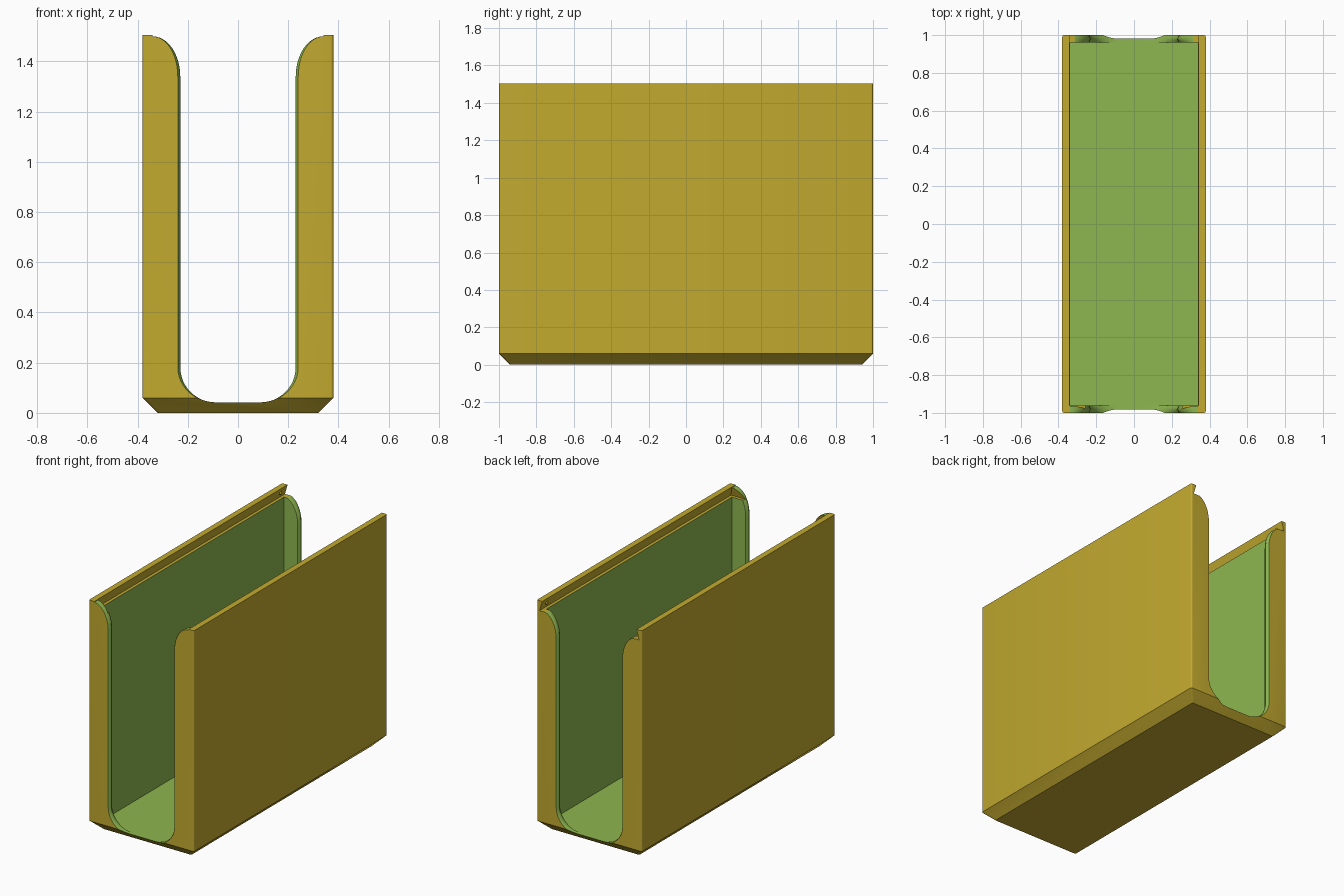
import bpy, bmesh
from math import sin, cos, pi

if "Cube" in bpy.data.objects:
    bpy.data.objects.remove(bpy.data.objects["Cube"], do_unlink=True)


def material(name, rgb):
    m = bpy.data.materials.new(name)
    m.use_nodes = True
    color = (*rgb, 1)
    m.diffuse_color = color
    m.node_tree.nodes["Principled BSDF"].inputs["Base Color"].default_value = color
    return m


MATS = [material("mustard yellow", (0.54, 0.40, 0.028)),
        material("leaf green", (0.27, 0.47, 0.08))]
YELLOW, GREEN = 0, 1


def loft(name, rings, mat):
    """Closed solid through rings of equal point count."""
    bm = bmesh.new()
    loops = [[bm.verts.new(p) for p in ring] for ring in rings]
    for a, b in zip(loops, loops[1:]):
        for i in range(len(a)):
            j = (i + 1) % len(a)
            bm.faces.new((a[i], a[j], b[j], b[i]))
    bm.faces.new(loops[0])
    bm.faces.new(loops[-1])
    bmesh.ops.recalc_face_normals(bm, faces=bm.faces)
    mesh = bpy.data.meshes.new(name)
    bm.to_mesh(mesh)
    bm.free()
    ob = bpy.data.objects.new(name, mesh)
    bpy.context.collection.objects.link(ob)
    for m in MATS:
        mesh.materials.append(m)
    for p in mesh.polygons:
        p.material_index = mat
    return ob


def rect(x, y0, y1, z):
    return [(-x, y0, z), (x, y0, z), (x, y1, z), (-x, y1, z)]


def rounded_rect(x, y, z, r=0.01, n=4):
    pts = []
    for k, (sx, sy) in enumerate(((1, 1), (-1, 1), (-1, -1), (1, -1))):
        for i in range(n + 1):
            a = (k + i / n) * pi / 2
            pts.append((sx * (x - r) + r * cos(a), sy * (y - r) + r * sin(a), z))
    return pts


def slot_ring(y, grow, top, n=12):
    """U outline with round lower corners and a flared mouth."""
    half = []
    for i in range(n + 1):
        a = pi / 2 * i / n
        half.append((0.09 + 0.14 * sin(a) + grow * sin(a), 0.182 - 0.14 * cos(a)))
    for i in range(n + 1):
        a = pi / 2 * i / n
        half.append((min(0.34, 0.34 - 0.11 * cos(a) + grow * cos(a)),
                     top - 0.16 + 0.16 * sin(a)))
    half.append((0.34, 1.6))
    return [(x, y, z) for x, z in half] + [(-x, y, z) for x, z in reversed(half)]


# Outer shell with chamfered foot
holder = loft("holder_body", [rounded_rect(0.32, 0.94, 0),
                              rounded_rect(0.38, 1.0, 0.06),
                              rounded_rect(0.38, 1.0, 1.505)], YELLOW)

# Inner cavity, end slots with softened rims, and dovetail lid channel open at the back
cutters = [loft("cavity_cutter", [rect(0.34, -0.96, 0.96, 0.04),
                                  rect(0.34, -0.96, 0.96, 1.6)], GREEN)]
rim = [(1.05, 0.01), (1.0, 0.01), (0.99, 0.003), (0.98, 0),
       (0.97, 0.003), (0.96, 0.01), (0.93, 0.01)]
for side, top in ((-1, 1.5), (1, 1.445)):
    cutters.append(loft("slot_cutter",
                        [slot_ring(side * y, g, top) for y, g in rim], GREEN))
cutters.append(loft("lid_channel_cutter", [rect(0.36, -0.98, 1.1, 1.44),
                                           rect(0.34, -0.96, 1.1, 1.51)], YELLOW))

for c in cutters:
    c.hide_render = True
    mod = holder.modifiers.new(c.name, "BOOLEAN")
    mod.operation = "DIFFERENCE"
    mod.solver = "EXACT"
    mod.object = c

# Bake the cuts and drop the cutters
deps = bpy.context.evaluated_depsgraph_get()
baked = bpy.data.meshes.new_from_object(holder.evaluated_get(deps))
holder.modifiers.clear()
holder.data = baked
for c in cutters:
    bpy.data.objects.remove(c, do_unlink=True)

# Small lid catches near the open end
parts = [holder]
for side, name in ((1, "left_lid_catch"), (-1, "right_lid_catch")):
    bpy.ops.mesh.primitive_uv_sphere_add(segments=16, ring_count=8, radius=0.012,
                                         location=(side * 0.354, 0.94, 1.472))
    catch = bpy.context.object
    catch.name = name
    catch.data.materials.append(MATS[YELLOW])
    parts.append(catch)

bpy.ops.object.select_all(action="DESELECT")
for ob in parts:
    ob.select_set(True)
bpy.context.view_layer.objects.active = holder
bpy.ops.object.shade_smooth_by_angle()
